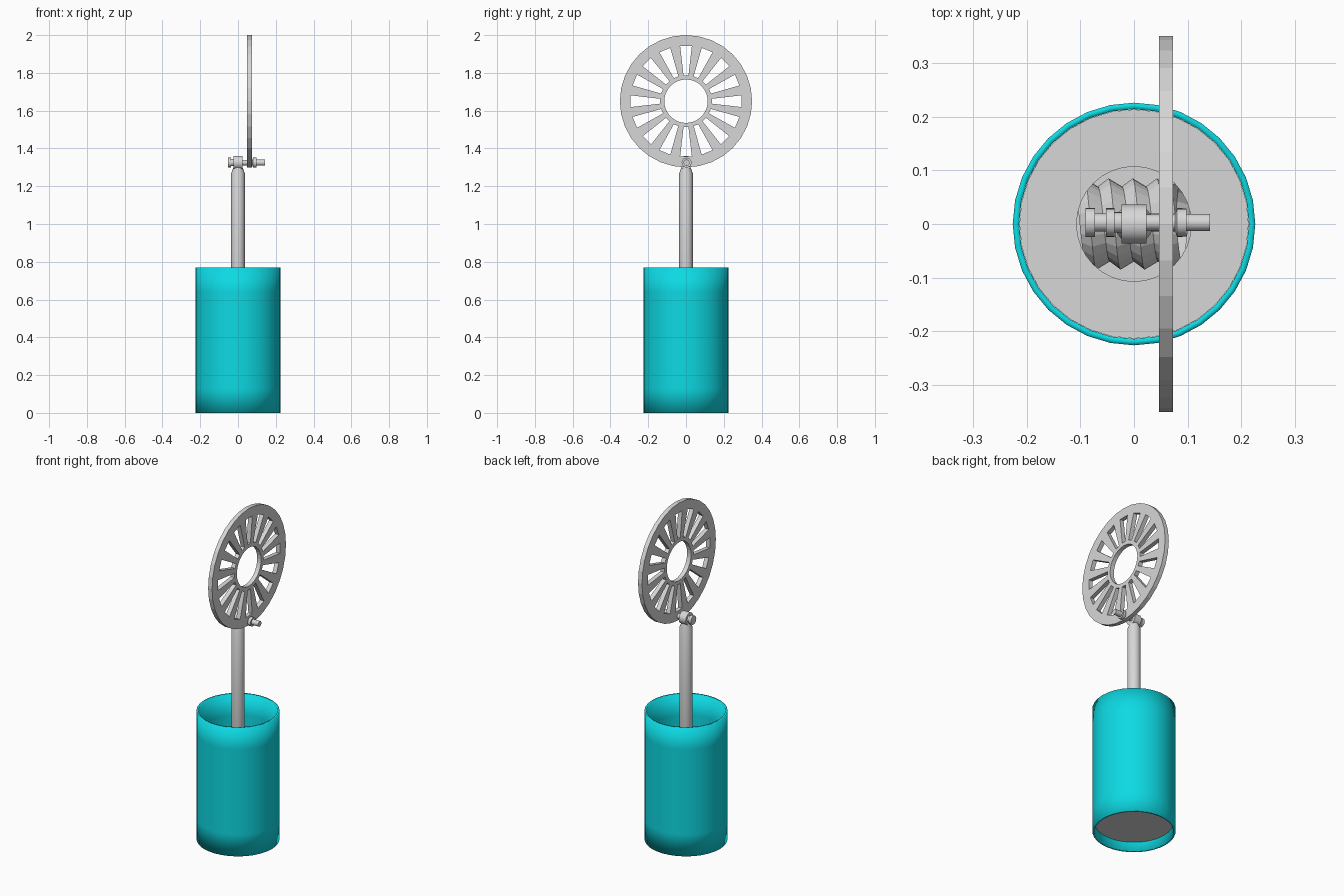
import bpy, bmesh, math
from math import sin, cos, pi, tau
from mathutils import Matrix

if "Cube" in bpy.data.objects:
    bpy.data.objects.remove(bpy.data.objects["Cube"])


def material(name, rgb):
    m = bpy.data.materials.new(name)
    m.diffuse_color = (*rgb, 1)
    m.use_nodes = True
    m.node_tree.nodes["Principled BSDF"].inputs["Base Color"].default_value = m.diffuse_color
    return m


TEAL = material("teal", (0.004, 0.70, 0.77))
GREY = material("light grey", (0.68, 0.68, 0.68))


def finish(name, bm, mat, angle=None):
    bmesh.ops.recalc_face_normals(bm, faces=bm.faces)
    me = bpy.data.meshes.new(name)
    bm.to_mesh(me)
    bm.free()
    me.materials.append(mat)
    ob = bpy.data.objects.new(name, me)
    bpy.context.collection.objects.link(ob)
    if angle:
        bpy.ops.object.select_all(action='DESELECT')
        ob.select_set(True)
        bpy.context.view_layer.objects.active = ob
        bpy.ops.object.shade_smooth_by_angle(angle=math.radians(angle))
    return ob


def lathe(name, profile, mat, n=32, closed=False, along_x=False, at=(0, 0, 0), angle=35):
    """Revolve (radius, height) points; open profiles get end caps."""
    bm = bmesh.new()
    rings = [[bm.verts.new((r * cos(tau * i / n), r * sin(tau * i / n), h))
              for i in range(n)] for r, h in profile]
    pairs = list(zip(rings, rings[1:]))
    if closed:
        pairs.append((rings[-1], rings[0]))
    for a, b in pairs:
        for i in range(n):
            j = (i + 1) % n
            bm.faces.new((a[i], a[j], b[j], b[i]))
    if not closed:
        bm.faces.new(rings[0])
        bm.faces.new(rings[-1])
    if along_x:
        bm.transform(Matrix.Rotation(pi / 2, 4, 'Y'))
    bm.transform(Matrix.Translation(at))
    return finish(name, bm, mat, angle)


# Open cylinder sleeve with soft shading towards both rims
R, RI, H = 0.226, 0.214, 0.77
lathe("cylinder_sleeve", [(RI, 0), (R, 0), (R, 0.13), (R, 0.64), (R, H), (RI, H), (RI, 0.64), (RI, 0.13)],
      TEAL, closed=True, angle=180)

# Piston with a round pocket in its top
lathe("piston", [(0.2135, 0.055), (0.2135, 0.32), (0.107, 0.32), (0.107, 0.09)], GREY)

# Helical screw lying in the pocket
bm = bmesh.new()
turns, steps, pitch = 4, 24, 0.045
previous = None
for k in range(turns * steps + 1):
    a = tau * k / steps
    x = -turns * pitch / 2 + pitch * k / steps
    section = []
    for r, dx in ((0.07, 0), (0.085, 0.02), (0.07, pitch)):
        section.append(bm.verts.new((x + dx - pitch / 2, r * cos(a), 0.18 + r * sin(a))))
    if previous:
        for i in range(2):
            bm.faces.new((previous[i], previous[i + 1], section[i + 1], section[i]))
    previous = section
finish("pocket_screw", bm, GREY)

# Connecting rod with tapered ends and round eyes
TOP, LOW = 1.325, 0.32
lathe("connecting_rod", [(0.022, LOW), (0.022, 0.35), (0.036, 0.38),
                         (0.036, 1.268), (0.024, 1.30), (0.022, TOP)], GREY, n=24)
for name, z in (("upper_rod_eye", TOP), ("lower_rod_eye", LOW)):
    lathe(name, [(0.036, -0.023), (0.036, 0.023)], GREY, n=24, along_x=True, at=(0, 0, z))

# Crank pin: head, washer, shank, collar and end stub
lathe("crank_pin", [(0.026, -0.052), (0.026, -0.036), (0.019, -0.036), (0.019, -0.023),
                    (0.015, -0.023), (0.015, 0.076), (0.026, 0.08), (0.026, 0.098),
                    (0.016, 0.098), (0.016, 0.142)], GREY, n=20, along_x=True, at=(0, 0.003, TOP))

# Wrist pin in the piston pocket
lathe("wrist_pin", [(0.027, -0.09), (0.027, -0.073), (0.017, -0.073), (0.017, -0.052),
                    (0.027, -0.052), (0.027, -0.036), (0.017, -0.036), (0.017, 0.08),
                    (0.027, 0.08), (0.027, 0.09)], GREY, n=20, along_x=True, at=(0, 0.003, LOW))

# Flywheel: outline, centre hole and sixteen tapered slots
curve = bpy.data.curves.new("flywheel_outline", 'CURVE')
curve.dimensions = '2D'
curve.fill_mode = 'BOTH'
curve.extrude = 0.013


def loop(points):
    s = curve.splines.new('POLY')
    s.points.add(len(points) - 1)
    for p, (u, v) in zip(s.points, points):
        p.co = (u, v, 0, 1)
    s.use_cyclic_u = True


for radius in (0.35, 0.115):
    loop([(radius * cos(tau * i / 32), radius * sin(tau * i / 32)) for i in range(32)])
for k in range(16):
    a = tau * k / 16
    corners = ((0.137, -0.013), (0.293, -0.031), (0.293, 0.031), (0.137, 0.013))
    loop([(r * cos(a) - t * sin(a), r * sin(a) + t * cos(a)) for r, t in corners])
outline = bpy.data.objects.new("flywheel_outline", curve)
bpy.context.collection.objects.link(outline)
bpy.context.view_layer.update()
mesh = bpy.data.meshes.new_from_object(outline.evaluated_get(bpy.context.evaluated_depsgraph_get()))
bm = bmesh.new()
bm.from_mesh(mesh)
bmesh.ops.remove_doubles(bm, verts=bm.verts, dist=0.0005)
for f in bm.faces:
    f.smooth = False
bm.transform(Matrix.Translation((0.06, 0, 1.65)) @ Matrix.Rotation(pi / 2, 4, 'Y'))
bpy.data.objects.remove(outline)
finish("flywheel", bm, GREY)
